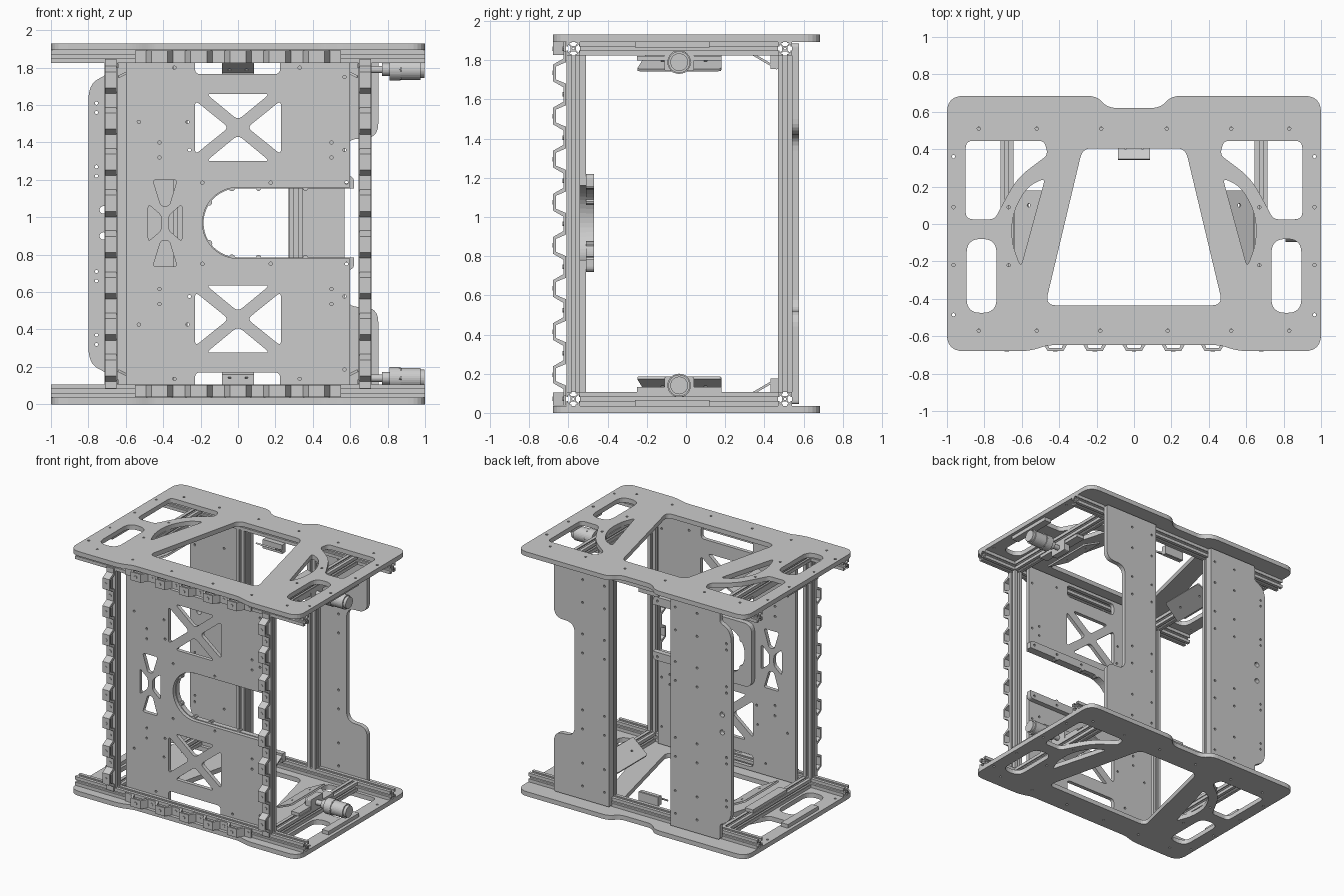
import bpy, bmesh, math
from mathutils import Vector, Matrix

if "Cube" in bpy.data.objects:
    bpy.data.objects.remove(bpy.data.objects["Cube"])

X, Y, Z = Vector((1, 0, 0)), Vector((0, 1, 0)), Vector((0, 0, 1))


def rounded(pts, r):
    """Round every corner of a polygon; r is one trim length or one per corner."""
    out, n = [], len(pts)
    for i, p in enumerate(pts):
        d = r[i] if isinstance(r, (list, tuple)) else r
        p, a, b = Vector(p), Vector(pts[i - 1]), Vector(pts[(i + 1) % n])
        if d <= 0:
            out.append(p)
            continue
        a = p + (a - p).normalized() * min(d, (a - p).length * .48)
        b = p + (b - p).normalized() * min(d, (b - p).length * .48)
        for k in range(7):
            t = k / 6
            out.append(a * (1 - t) ** 2 + p * 2 * t * (1 - t) + b * t * t)
    return out


def circle(x, y, r=.009, n=10):
    return [(x + r * math.cos(2 * math.pi * k / n), y + r * math.sin(2 * math.pi * k / n)) for k in range(n)]


def flip(pts, axis=0, about=0):
    return [(2 * about - p[0], p[1]) if axis == 0 else (p[0], 2 * about - p[1]) for p in pts]


def plate(name, outline, holes, thick, u, v, loc):
    """Extrude a 2D outline with holes; u, v are the directions of its axes."""
    cu = bpy.data.curves.new(name, 'CURVE')
    cu.dimensions, cu.fill_mode, cu.extrude = '2D', 'BOTH', thick / 2
    for ring in [outline] + holes:
        sp = cu.splines.new('POLY')
        sp.points.add(len(ring) - 1)
        for q, p in zip(sp.points, ring):
            q.co = (p[0], p[1], 0, 1)
        sp.use_cyclic_u = True
    tmp = bpy.data.objects.new(name + "_tmp", cu)
    bpy.context.collection.objects.link(tmp)
    bpy.context.view_layer.update()
    me = bpy.data.meshes.new_from_object(tmp.evaluated_get(bpy.context.evaluated_depsgraph_get()))
    bpy.data.objects.remove(tmp)
    u, v = u.normalized(), v.normalized()
    me.transform(Matrix.Translation(loc) @ Matrix((u, v, u.cross(v))).transposed().to_4x4())
    bm = bmesh.new()
    bm.from_mesh(me)
    bmesh.ops.remove_doubles(bm, verts=bm.verts, dist=1e-5)
    bmesh.ops.recalc_face_normals(bm, faces=bm.faces)
    for f in bm.faces:
        f.smooth = False
    bm.to_mesh(me)
    bm.free()
    ob = bpy.data.objects.new(name, me)
    bpy.context.collection.objects.link(ob)
    return ob


def rect(x0, x1, y0, y1, r=0):
    return rounded([(x0, y0), (x1, y0), (x1, y1), (x0, y1)], r)


# Top and bottom end plates
half = [(0, .62), (.14, .62), (.2, .685), (1, .685), (1, -.68), (.56, -.68), (.46, -.648), (0, -.648)]
hr = [0, .05, .05, .09, .09, .06, .03, 0]
right = rounded(half, hr)
end_outline = right + [(-p[0], p[1]) for p in reversed(right[1:-1])]
side_holes = [
    rounded([(.9, .445), (.9, .025), (.745, .025), (.69, .13), (.62, .25), (.46, .37), (.48, .445)],
            [.04, .04, .03, .05, .08, .03, .03]),
    rounded([(.475, .245), (.57, .2), (.65, .06), (.655, -.1), (.605, -.23)], [.03, .06, .08, .08, .03]),
    rect(.735, .895, -.475, -.08, .075)]
side_holes += [circle(x, y) for x, y in [(.83, .51), (.52, .51), (.175, .51), (.965, .36), (.965, .09), (.67, -.22),
               (.965, -.22), (.965, -.485), (.83, -.57), (.52, -.57), (.18, -.57), (.67, .09), (.48, -.22), (.55, .16 + .23)][:12]]
end_holes = side_holes + [flip(h) for h in side_holes]
end_holes.append(rounded([(-.275, .405), (.275, .405), (.475, -.435), (-.475, -.435)], [.05, .05, .06, .06]))
for nm, z in (("bottom_plate", .018), ("top_plate", 1.912)):
    plate(nm, end_outline, end_holes, .036, X, Y, (0, 0, z))

# Slotted aluminium rails: profile is one notched side repeated four times
side = [(-.035, -.035), (-.01, -.035), (-.01, -.028), (-.021, -.028), (-.01, -.014),
        (.01, -.014), (.021, -.028), (.01, -.028), (.01, -.035)]
profile = []
for k in range(4):
    c, s = (1, 0, -1, 0)[k], (0, 1, 0, -1)[k]
    profile += [(c * x - s * y, s * x + c * y) for x, y in side]
bore = [circle(0, 0, .006)]
for lvl, z in (("bottom", .071), ("top", 1.859)):
    for nm, y in (("front", -.575), ("back", .505)):
        plate(f"{lvl}_{nm}_rail", profile, bore, 2, Y, Z, (0, y, z))
    for sx in (-1, 1):
        plate(f"{lvl}_side_rail", profile, bore, 1.01, Z, X, (sx * .68, -.035, z))
for sx in (-1, 1):
    plate("front_post", profile, bore, 1.718, X, Y, (sx * .68, -.575, .965))
    plate("back_post", profile, bore, 1.718, X, Y, (sx * .31, .505, .965))


# Bumped cable strips on the front
def ribbon(name, centres, end, width, u, w, loc):
    lo, hi = [(-end, 0)], [(-end, .014)]
    for c in centres:
        lo += [(c - .055, 0), (c - .033, .052), (c + .033, .052), (c + .055, 0)]
        hi += [(c - .073, .014), (c - .043, .066), (c + .043, .066), (c + .073, .014)]
    lo, hi = lo + [(end, 0)], hi + [(end, .014)]
    plate(name, lo + hi[::-1], [], width, u, -Y, loc)
    # screw heads on the crests and the flats between them
    step = centres[1] - centres[0]
    for c in centres:
        for t, h in ((c, .066), (c + step / 2, .014)):
            if t < end - .02:
                plate("strip_screw", circle(0, 0, .012), [], .008, X, Z, Vector(loc) + u * t - Y * h)


for sx in (-1, 1):
    ribbon("vertical_strip", [.22 * (k - 3.5) for k in range(8)], .88, .06, Z, X, (sx * .68, -.612, .965))
for z in (.071, 1.859):
    ribbon("horizontal_strip", [.21 * (k - 2) for k in range(5)], .55, .066, X, Z, (0, -.612, z))

# Front panel with a U slot, cross-braced windows and bolt holes
MID = .97
arc = [(.19 * math.cos(a), MID + .19 * math.sin(a)) for a in
       [-math.pi / 2 - math.pi * k / 24 for k in range(25)]]
panel = [(-.6, .045), (.6, .045), (.6, .78)] + arc + [(.6, 1.16), (.6, 1.885), (-.6, 1.885)]
upper = [rounded([(-.17, 1.66), (.17, 1.66), (0, 1.52)], .03),
         rounded([(-.17, 1.3), (.17, 1.3), (0, 1.44)], .03)]
tri = rounded([(-.23, 1.625), (-.23, 1.335), (-.05, 1.48)], .03)
upper += [tri, flip(tri), rect(-.23, .225, 1.765, 1.86, .03)]
upper.append(rounded([(-.455, 1.2), (-.325, 1.2), (-.368, 1.06), (-.412, 1.06)], .018))
upper += [circle(x, z) for x, z in [(-.53, 1.51), (-.27, 1.51), (-.42, 1.4), (-.42, 1.32), (-.26, 1.36), (-.34, 1.8),
          (.33, 1.8), (.57, 1.75), (.5, 1.4), (.57, 1.36), (.5, 1.32), (-.19, 1.185), (.175, 1.185), (.58, 1.185)]]
left_tri = rounded([(-.48, 1.07), (-.48, .87), (-.41, .93), (-.41, 1.01)], .02)
panel_holes = upper + [flip(h, 1, MID - .002) for h in upper] + [left_tri, flip(left_tri, 0, -.39)]
plate("front_panel", panel, panel_holes, .03, X, Z, (0, -.525, 0))

# U-shaped reinforcement behind the slot
inner = [(x * .97, MID + (z - MID) * .97) for x, z in arc]
u_out = rounded([(.62, .785), (.62, .72), (-.245, .72), (-.245, 1.22), (.62, 1.22), (.62, 1.155)],
                [0, .03, .07, .07, .03, 0])
u_outline = u_out + inner[::-1]
plate("slot_frame", u_outline, [circle(x, z) for x in (.12, .36, .58) for z in (.75, 1.19)], .04, X, Z, (0, -.49, 0))
for a in (100, 145, 215, 260):
    t = math.radians(a)
    plate("slot_lug", circle(0, 0, .018), [], .04, X, Z, (.19 * math.cos(t), -.49, MID + .19 * math.sin(t)))
for x in (.11, .36):
    for z in (.785, 1.155):
        plate("slot_lug", circle(0, 0, .014), [], .04, X, Z, (x, -.49, z))

# Back panels: one with a notched outer edge, one with a wide flange
z_rows = (.15, .33, .6, .75, 1.2, 1.35, 1.6, 1.78)
notched = rounded([(.27, .045), (.75, .045), (.75, .52), (.57, .52), (.57, 1.42), (.75, 1.42), (.75, 1.885), (.27, 1.885)],
                  [0, .02, .08, .08, .08, .08, .02, 0])
plate("back_panel_notched", notched, [circle(x, z) for x in (.31, .5) for z in z_rows], .036, X, Z, (0, .559, 0))
flanged = rounded([(-.27, .045), (-.7, .045), (-.7, .165), (-.8, .22), (-.8, 1.71), (-.7, 1.765), (-.7, 1.885), (-.27, 1.885)],
                  [0, .02, .02, .09, .09, .02, .02, 0])
f_holes = [circle(x, z) for x in (-.31, -.5) for z in z_rows]
f_holes += [circle(-.757, z) for z in (.32, .37, .66, .71, 1.22, 1.27, 1.56, 1.61)]
f_holes += [circle(-.72, z, .02, 16) for z in (.9, 1.04)]
plate("back_panel_flanged", flanged, f_holes, .036, X, Z, (0, .559, 0))

# Sloped inner brackets, motor mounts and gear motors at both ends
for s, z0 in ((1, 0), (-1, 1.93)):
    for sx in (-1, 1):
        u = Vector((sx * .17, 0, s * .085))
        plate("side_bracket", rounded([(-.09, -.2), (.09, -.25), (.09, .18), (-.09, .18)], .015),
              [circle(0, y) for y in (-.12, .1)], .014, u, Y, (sx * .56, 0, z0 + s * .14))
        plate("mount_foot", rect(-.035, .035, -.25, .18), [], .025, X, Y, (sx * .675, 0, z0 + s * .12))
        plate("edge_pad", rect(-.03, .03, -.26, .12), [], .03, X, Y, (sx * .945, 0, z0 + s * .05))
    plate("back_bracket", rect(-.085, .085, -.07, .07), [circle(x, 0) for x in (-.045, .045)], .012,
          X, Vector((0, .12, s * .07)), (0, .405, z0 + s * .137))
    plate("back_bracket_foot", rect(-.085, .085, -.02, .02), [], .07, X, Y, (0, .45, z0 + s * .14))
    mz = z0 + s * .14
    plate("motor_mount", rect(-.075, .075, -.045, .045, .012), [], .05, Y, Z, (.69, -.035, mz))
    for nm, x0, x1, r in (("motor_shaft", .70, .78, .02), ("motor_collar", .77, .815, .034), ("motor_gearbox", .81, .87, .06),
                          ("motor_body", .87, .975, .055), ("motor_cap", .975, .997, .045)):
        plate(nm, circle(0, 0, r, 32), [], x1 - x0, Y, Z, ((x0 + x1) / 2, -.035, mz))
    for k in range(6):
        a = math.radians(60 * k)
        plate("motor_screw", circle(0, 0, .01), [], .012, Y, Z,
              (.868, -.035 + .052 * math.cos(a), mz + .052 * math.sin(a)))
